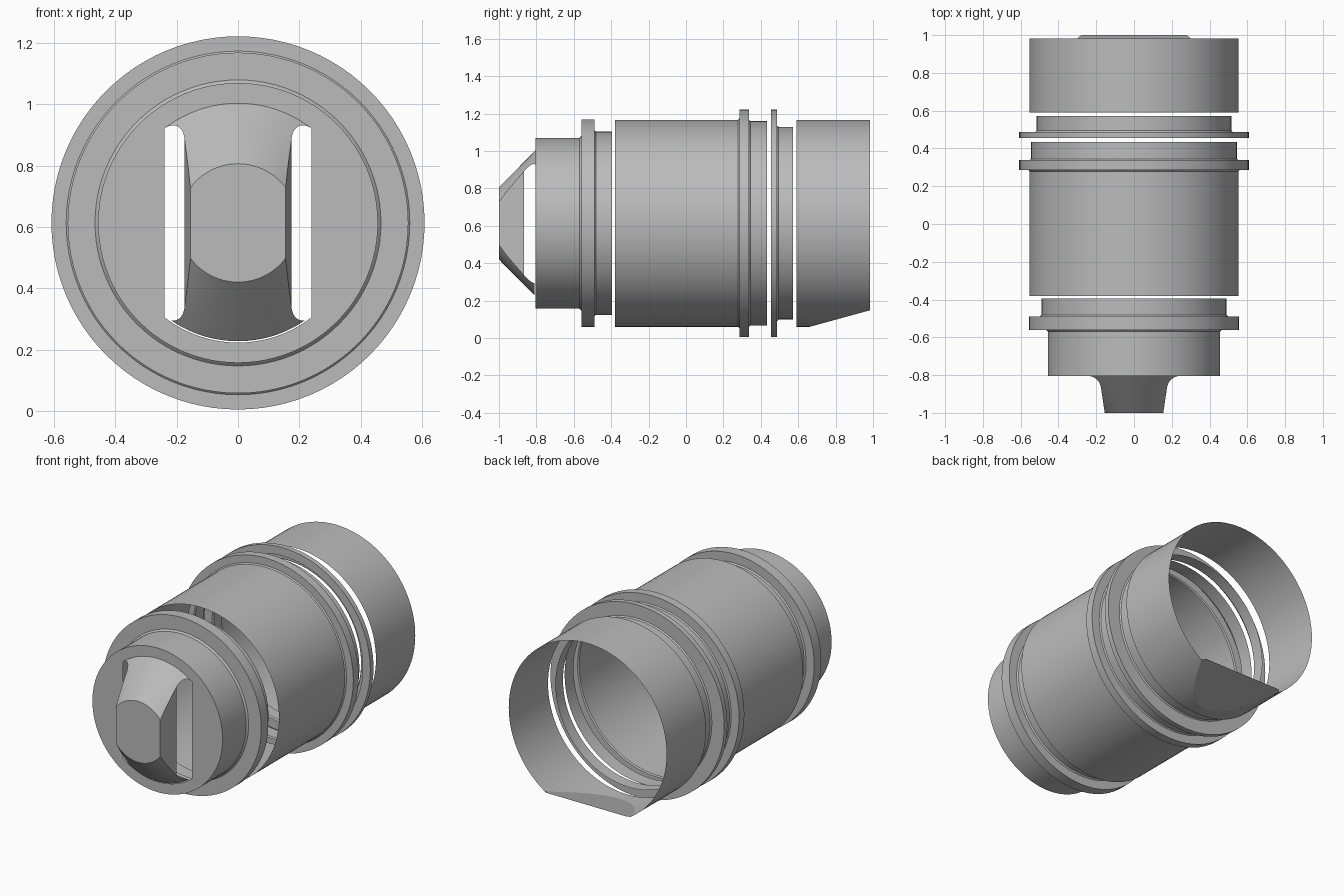
import bpy, bmesh, math
from mathutils import Vector

if "Cube" in bpy.data.objects:
    bpy.data.objects.remove(bpy.data.objects["Cube"])

CZ = 0.613      # height of the long axis
SEG = 96

grey = bpy.data.materials.new("plain grey")
grey.use_nodes = True
COL = (0.5, 0.5, 0.5, 1)
grey.diffuse_color = COL
grey.node_tree.nodes["Principled BSDF"].inputs["Base Color"].default_value = COL


def finish(name, bm):
    bmesh.ops.remove_doubles(bm, verts=bm.verts, dist=1e-5)
    bmesh.ops.recalc_face_normals(bm, faces=bm.faces)
    mesh = bpy.data.meshes.new(name)
    bm.to_mesh(mesh)
    bm.free()
    mesh.materials.append(grey)
    ob = bpy.data.objects.new(name, mesh)
    bpy.context.collection.objects.link(ob)
    bpy.ops.object.select_all(action='DESELECT')
    ob.select_set(True)
    bpy.context.view_layer.objects.active = ob
    bpy.ops.object.shade_smooth_by_angle(angle=math.radians(30))
    return ob


def loft(bm, rows, closed=False):
    """Quads between successive rows of points."""
    vs = [[bm.verts.new(p) for p in row] for row in rows]
    for a, b in zip(vs, vs[1:]):
        n = len(a)
        for i in range(n if closed else n - 1):
            j = (i + 1) % n
            bm.faces.new((a[i], a[j], b[j], b[i]))


def ring(y, r):
    return [(r * math.sin(2 * math.pi * i / SEG), y,
             CZ + r * math.cos(2 * math.pi * i / SEG)) for i in range(SEG)]


def shell(profile):
    bm = bmesh.new()
    loft(bm, [ring(y, r) for y, r in profile], True)
    return bm


# Thin revolved shells, (y, radius) from front to back
finish("front_barrel", shell([
    (-0.805, 0.456), (-0.57, 0.456), (-0.56, 0.466), (-0.56, 0.555),
    (-0.49, 0.555), (-0.49, 0.498), (-0.482, 0.49), (-0.395, 0.49)]))
finish("main_body", shell([
    (-0.38, 0.553), (0.278, 0.553), (0.285, 0.56), (0.285, 0.608),
    (0.338, 0.608), (0.338, 0.553), (0.345, 0.546), (0.434, 0.546)]))
finish("rear_collar", shell([
    (0.455, 0.555), (0.455, 0.608), (0.487, 0.608),
    (0.487, 0.522), (0.495, 0.515), (0.571, 0.515)]))

# Rear sleeve, cut by a sloping plane along the bottom
Y0, Z0, Y1, Z1, R = 0.662, CZ - 0.553, 0.983, 0.148, 0.553
slope = (Z1 - Z0) / (Y1 - Y0)
bm = shell([(0.59, R), (Y1, R)])
bmesh.ops.bisect_plane(bm, geom=bm.verts[:] + bm.edges[:] + bm.faces[:],
                       plane_co=(0, Y0, Z0), plane_no=(0, slope, -1),
                       clear_outer=True)
finish("rear_sleeve", bm)

# Sloping plate closing the cut, with a short lip behind the sleeve
rows = []
for i in range(17):
    y = Y0 + (Y1 - Y0) * (i / 16) ** 2
    z = Z0 + slope * (y - Y0)
    w = math.sqrt(max(R * R - (CZ - z) ** 2, 1e-6))
    rows.append([(-w, y, z), (w, y, z)])
zl = Z0 + slope * (1.0 - Y0)
rows.append([(-0.28, 1.0, zl), (0.28, 1.0, zl)])
bm = bmesh.new()
loft(bm, rows)
finish("sloping_plate", bm)

# Front disc with a straight-sided opening
HR, HW, YD = 0.39, 0.24, -0.805
corner = math.asin(HW / HR)
angles = sorted([2 * math.pi * i / SEG for i in range(SEG)] +
                [corner, math.pi - corner, math.pi + corner, 2 * math.pi - corner])
outer, inner = [], []
for a in angles:
    s, c = math.sin(a), math.cos(a)
    r = min(HR, HW / max(abs(s), 1e-6))
    outer.append((0.456 * s, YD, CZ + 0.456 * c))
    inner.append((r * s, YD, CZ + r * c))
bm = bmesh.new()
loft(bm, [outer, inner], True)
finish("front_disc", bm)


# Grip: conical top and bottom strips with flared feet, flat sides and nose
def cone_r(y):
    return 0.193 + (0.39 - 0.193) * (y + 1) / 0.195


def half_width(y):
    w = 0.155 + 0.02 * (y + 1) / 0.135
    f = max(0, (y + 0.865) / 0.06)
    return w + 0.056 * (1 - math.sqrt(max(0, 1 - f * f)))


def strip_row(y, side):
    w, r = half_width(y), cone_r(y)
    return [(w * k / 12, y, CZ + side * math.sqrt(r * r - (w * k / 12) ** 2))
            for k in range(-12, 13)]


bm = bmesh.new()
straight = [-1.0, -0.955, -0.91, -0.865]
foot = [-0.865 + 0.06 * math.sin(math.pi / 2 * i / 8) for i in range(1, 9)]
for side in (1, -1):
    ys = straight + (foot if side > 0 else [y for y in foot if y < -0.808])
    loft(bm, [strip_row(y, side) for y in ys])
for end in (0, -1):
    loft(bm, [[strip_row(y, 1)[end], strip_row(y, -1)[end]] for y in straight])
loft(bm, [strip_row(-1.0, 1), strip_row(-1.0, -1)])
finish("grip", bm)
